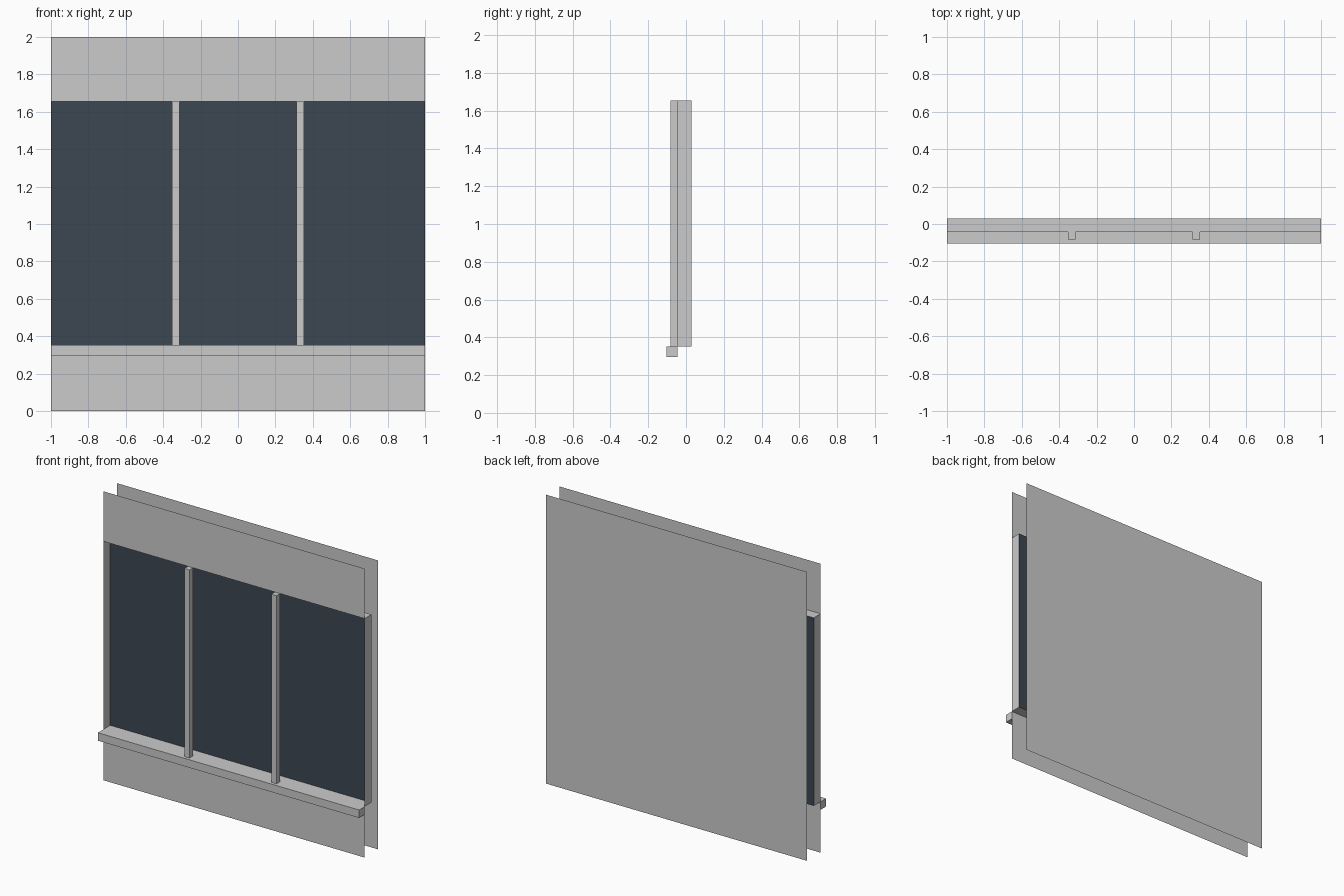
import bpy

if "Cube" in bpy.data.objects:
    bpy.data.objects.remove(bpy.data.objects["Cube"])

# Key planes of the window wall
Y_SILL, Y_MULLION, Y_WALL, Y_GLASS, Y_BACK = -0.104, -0.083, -0.044, 0.03, 0.104
Z_LOW, Z_HIGH, Z_TOP = 0.352, 1.654, 2.0
SILL_HEIGHT = 0.055
MULLION_WIDTH = 0.04


def make_object(name, verts, faces):
    mesh = bpy.data.meshes.new(name)
    mesh.from_pydata(verts, [], faces)
    mesh.update()
    obj = bpy.data.objects.new(name, mesh)
    bpy.context.collection.objects.link(obj)
    return obj


def panel(name, y, z0, z1, facing_front=True):
    """Upright full-width sheet."""
    face = (0, 1, 2, 3) if facing_front else (3, 2, 1, 0)
    return make_object(name, [(-1, y, z0), (1, y, z0), (1, y, z1), (-1, y, z1)], [face])


def box(name, x0, x1, y0, y1, z0, z1):
    verts = [(x, y, z) for x in (x0, x1) for y in (y0, y1) for z in (z0, z1)]
    faces = [(0, 1, 3, 2), (4, 6, 7, 5), (0, 4, 5, 1),
             (2, 3, 7, 6), (0, 2, 6, 4), (1, 5, 7, 3)]
    return make_object(name, verts, faces)


# Thin wall sheets: front below and above the window, plus the back
panel("front_wall_lower", Y_WALL, 0, Z_LOW)
panel("front_wall_upper", Y_WALL, Z_HIGH, Z_TOP)
panel("back_wall", Y_BACK, 0, Z_TOP, facing_front=False)

# Recess lining: four sheets running from the front wall to the glass
corners = [(-1, Z_LOW), (1, Z_LOW), (1, Z_HIGH), (-1, Z_HIGH)]
make_object("window_reveal",
            [(x, y, z) for y in (Y_WALL, Y_GLASS) for x, z in corners],
            [(i, i + 4, (i + 1) % 4 + 4, (i + 1) % 4) for i in range(4)])

# Dark glazing
glass = panel("window_glass", Y_GLASS, Z_LOW, Z_HIGH)
dark = bpy.data.materials.new("dark_glass")
dark.diffuse_color = (0.046, 0.063, 0.083, 1)
dark.use_nodes = True
dark.node_tree.nodes["Principled BSDF"].inputs["Base Color"].default_value = dark.diffuse_color
glass.data.materials.append(dark)

# Projecting sill
box("window_sill", -1, 1, Y_SILL, Y_WALL, Z_LOW - SILL_HEIGHT, Z_LOW)

# Mullions dividing the window into thirds
for side, x in (("left", -1 / 3), ("right", 1 / 3)):
    box(f"mullion_{side}", x - MULLION_WIDTH / 2, x + MULLION_WIDTH / 2,
        Y_MULLION, Y_WALL, Z_LOW, Z_HIGH)
